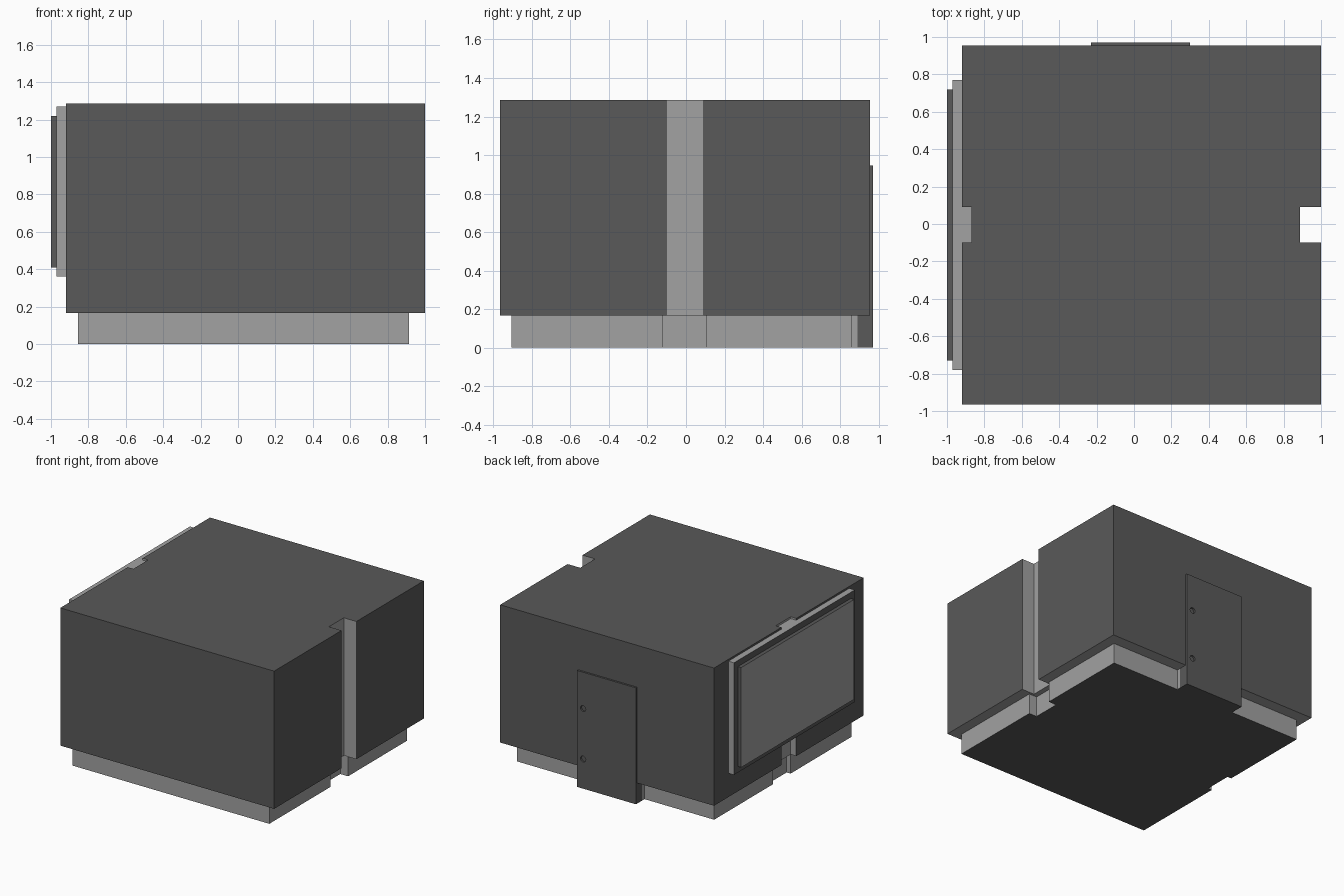
import bpy, bmesh, math

if "Cube" in bpy.data.objects:
    bpy.data.objects.remove(bpy.data.objects["Cube"])

def material(name, v):
    m = bpy.data.materials.new(name)
    m.diffuse_color = (v, v, v, 1)
    m.use_nodes = True
    m.node_tree.nodes["Principled BSDF"].inputs["Base Color"].default_value = m.diffuse_color
    return m

DARK, LIGHT = 0, 1
mats = [material("dark grey", 0.10), material("light grey", 0.36)]

def prism(name, pts, z0, z1, rule):
    """Extrude a plan outline; rule(normal, centre) picks the material."""
    bm = bmesh.new()
    face = bm.faces.new([bm.verts.new((x, y, z0)) for x, y in pts])
    top = bmesh.ops.extrude_face_region(bm, geom=[face])["geom"]
    for v in top:
        if isinstance(v, bmesh.types.BMVert):
            v.co.z = z1
    bmesh.ops.recalc_face_normals(bm, faces=bm.faces)
    for f in bm.faces:
        f.material_index = rule(f.normal, f.calc_center_median())
    me = bpy.data.meshes.new(name)
    bm.to_mesh(me)
    bm.free()
    for m in mats:
        me.materials.append(m)
    ob = bpy.data.objects.new(name, me)
    bpy.context.collection.objects.link(ob)
    return ob

def box(name, x0, x1, y0, y1, z0, z1, rule):
    return prism(name, [(x0, y0), (x1, y0), (x1, y1), (x0, y1)], z0, z1, rule)

def notched(x0, x1, y0, y1, nl, nr, n0, n1):
    """Rectangle with a notch in the left and right sides."""
    return [(x0, y0), (x1, y0), (x1, n0), (nr, n0), (nr, n1), (x1, n1),
            (x1, y1), (x0, y1), (x0, n1), (nl, n1), (nl, n0), (x0, n0)]

# Body: dark walls and roof, light notch walls and underside
def body_rule(n, c):
    notch = abs(n.z) < 0.5 and abs(c.y) < 0.2 and -0.91 < c.x < 0.99 
    notch = notch and not (abs(n.y) > 0.5 and abs(c.y) > 0.2)
    return LIGHT if notch or n.z < -0.5 else DARK

prism("body", notched(-0.92, 1.0, -0.965, 0.955, -0.87, 0.887, -0.10, 0.09),
      0.167, 1.285, body_rule)

# Plinth: light sides, dark bottom
plinth_rule = lambda n, c: DARK if n.z < -0.5 else LIGHT
prism("plinth", notched(-0.855, 0.915, -0.905, 0.86, -0.82, 0.845, -0.12, 0.105),
      0.0, 0.167, plinth_rule)
box("door_backing", -0.23, 0.30, 0.86, 0.89, 0.0, 0.167, plinth_rule)

# Door with two small round holes
door = box("door", -0.23, 0.30, 0.89, 0.97, 0.0, 0.945, lambda n, c: DARK)
for z in (0.24, 0.65):
    bpy.ops.mesh.primitive_cylinder_add(vertices=16, radius=0.024, depth=0.04,
                                        location=(0.245, 0.97, z),
                                        rotation=(math.pi / 2, 0, 0))
    cutter = bpy.context.object
    cutter.name = "hole_cutter"
    cutter.data.materials.append(mats[DARK])
    mod = door.modifiers.new("hole", 'BOOLEAN')
    mod.operation = 'DIFFERENCE'
    mod.solver = 'EXACT'
    mod.object = cutter
    bpy.context.view_layer.objects.active = door
    bpy.ops.object.modifier_apply(modifier=mod.name)
    bpy.data.objects.remove(cutter)

# Side panel: light frame with dark front, dark-rimmed plate with light front
box("panel_frame", -0.97, -0.92, -0.78, 0.77, 0.36, 1.27,
    lambda n, c: DARK if n.x < -0.5 else LIGHT)
box("panel_mount", -0.92, -0.87, -0.10, 0.09, 0.36, 1.27, lambda n, c: LIGHT)
box("panel_plate", -1.0, -0.97, -0.73, 0.72, 0.41, 1.22,
    lambda n, c: LIGHT if n.x < -0.5 else DARK)
